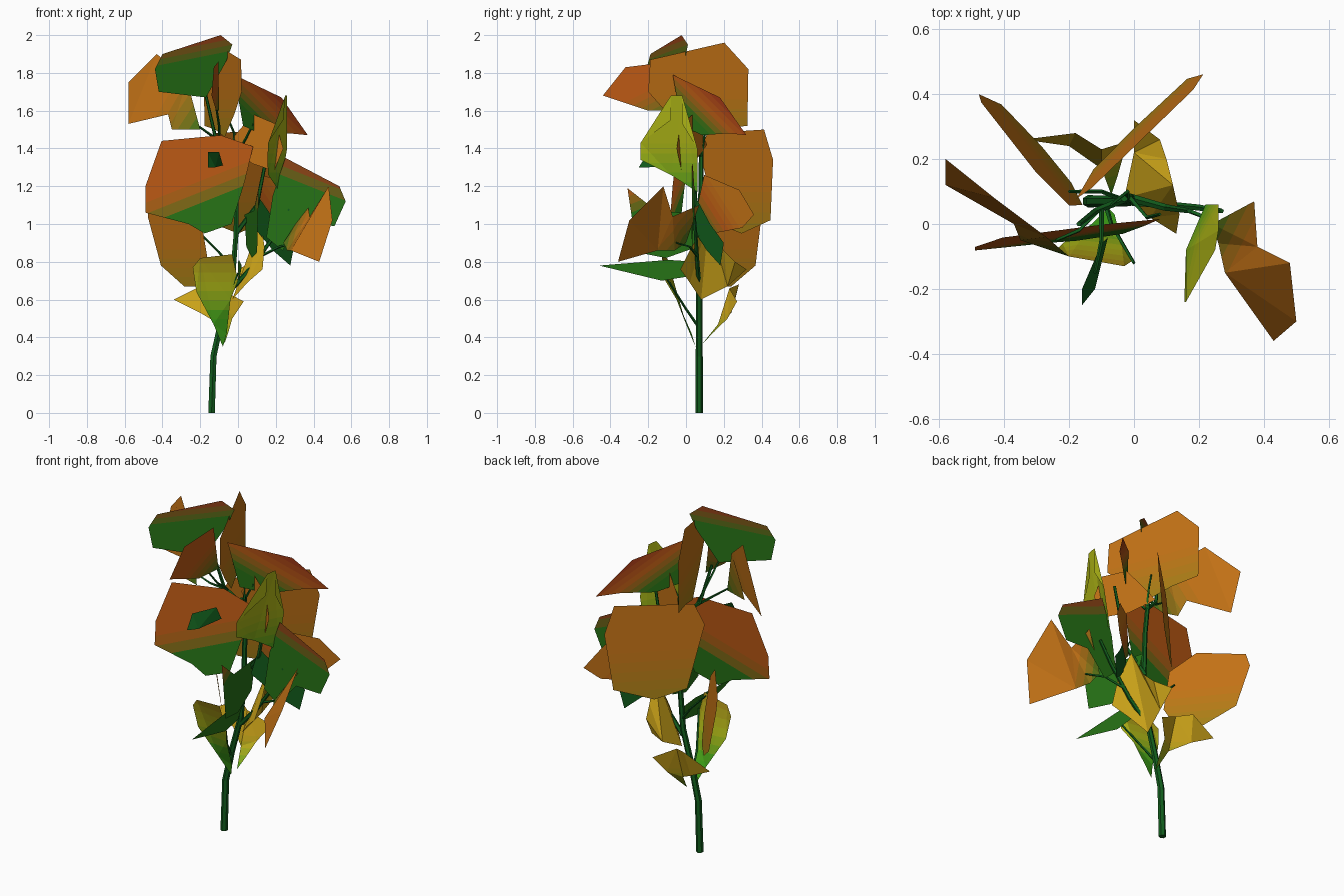
import bpy, bmesh
from mathutils import Vector

if "Cube" in bpy.data.objects:
    bpy.data.objects.remove(bpy.data.objects["Cube"])

COLORS = {
    "stem": (0.006, 0.11, 0.012), "green": (0.02, 0.17, 0.008), "bright": (0.05, 0.38, 0.01),
    "lime": (0.42, 0.46, 0.008), "olive": (0.36, 0.22, 0.008), "yellow": (0.62, 0.38, 0.01),
    "orange": (0.55, 0.17, 0.008), "rust": (0.50, 0.10, 0.007), "red": (0.32, 0.03, 0.008),
}
MATS = {}


def material(a, b, t):
    """Shared material mixed between two named colours."""
    key = a if a == b else f"{a}_{b}_{t:.2f}"
    if key not in MATS:
        MATS[key] = bpy.data.materials.new(key)
        MATS[key].diffuse_color = (*Vector(COLORS[a]).lerp(Vector(COLORS[b]), t), 1)
    return MATS[key]


def leaf(name, pts, ramp, axis=(0, 0, 1)):
    """Thin leaf from an outline, coloured in steps along axis through the ramp."""
    axis = Vector(axis)
    bm = bmesh.new()
    bm.faces.new([bm.verts.new(p) for p in pts])
    bmesh.ops.triangulate(bm, faces=bm.faces[:])
    d = [axis.dot(p) for p in map(Vector, pts)]
    lo, hi = min(d), max(d)
    n = 1 if len(set(ramp)) == 1 else 10
    for i in range(1, n):
        bmesh.ops.bisect_plane(bm, geom=bm.verts[:] + bm.edges[:] + bm.faces[:],
                               plane_co=axis * ((lo + (hi - lo) * i / n) / axis.length_squared),
                               plane_no=axis)
    for f in bm.faces:
        f.material_index = min(n - 1, int((axis.dot(f.calc_center_median()) - lo) / (hi - lo) * n))
    me = bpy.data.meshes.new(name)
    bm.to_mesh(me)
    bm.free()
    for i in range(n):
        s = (i + .5) / n * (len(ramp) - 1)
        k = min(int(s), max(len(ramp) - 2, 0))
        me.materials.append(material(ramp[k], ramp[min(k + 1, len(ramp) - 1)], s - k))
    bpy.context.collection.objects.link(bpy.data.objects.new(name, me))


def upright(name, a, b, outline, ramp, axis=(0, 0, 1), lean=(0, 0)):
    """Near-upright leaf over ground line a-b; outline = (fraction, height); top shifts by lean."""
    lo, hi = min(z for _, z in outline), max(z for _, z in outline)
    pts = []
    for t, z in outline:
        k = (z - lo) / (hi - lo)
        pts.append((a[0] + (b[0] - a[0]) * t + lean[0] * k, a[1] + (b[1] - a[1]) * t + lean[1] * k, z))
    leaf(name, pts, ramp, axis)


def stalk(name, pts, r0, r1, sides=5):
    """Tapered low-poly tube through points."""
    bm = bmesh.new()
    rings = []
    P = [Vector(p) for p in pts]
    for i, p in enumerate(P):
        d = (P[min(i + 1, len(P) - 1)] - P[max(i - 1, 0)]).normalized()
        if p.z == 0:
            d = Vector((0, 0, 1))
        m = Vector((0, 0, 1)).rotation_difference(d).to_matrix()
        ring = bmesh.ops.create_circle(bm, segments=sides, radius=r0 + (r1 - r0) * i / (len(P) - 1))["verts"]
        for v in ring:
            v.co = m @ v.co + p
        rings.append(ring)
    for u, v in zip(rings, rings[1:]):
        for j in range(sides):
            k = (j + 1) % sides
            bm.faces.new((u[j], u[k], v[k], v[j]))
    for ring in (rings[0], rings[-1]):
        bm.faces.new(ring)
    bmesh.ops.recalc_face_normals(bm, faces=bm.faces[:])
    me = bpy.data.meshes.new(name)
    bm.to_mesh(me)
    bm.free()
    me.materials.append(material("stem", "stem", 0))
    bpy.context.collection.objects.link(bpy.data.objects.new(name, me))


# Main stem, side branches and leaf stalks
stalk("main_stem", [(-.14, .07, 0), (-.13, .07, .3), (-.09, .07, .48), (-.03, .07, .7),
                    (-.01, .07, .95), (-.01, .08, 1.2), (-.03, .08, 1.4)], .02, .012, 6)
stalk("right_branch", [(-.03, .07, .66), (.08, .06, .78), (.2, .05, .95), (.27, .04, 1.08)], .014, .008)
stalk("upper_left_branch", [(-.02, .08, 1.36), (-.12, .04, 1.46), (-.17, 0, 1.68)], .012, .008)
stalk("upper_right_branch", [(-.01, .08, .95), (.1, .05, 1.1), (.17, .04, 1.45)], .014, .008)
TWIGS = [
    [(-.09, .07, .45), (-.07, .0, .55), (0, -.12, .74)],
    [(-.02, .07, .75), (-.1, .1, .85), (-.2, .1, .95)],
    [(.12, .06, .83), (.22, .02, .88), (.3, -.05, .9)],
    [(-.02, .08, 1.36), (-.02, .1, 1.48), (-.07, .06, 1.6)],
    [(-.1, .05, 1.44), (-.17, -.02, 1.49), (-.24, -.05, 1.54)],
    [(-.01, .08, 1.36), (.04, .02, 1.45), (.08, .03, 1.53)],
    [(-.1, .05, 1.44), (-.1, -.05, 1.52), (-.12, -.15, 1.65)],
]
for i, t in enumerate(TWIGS):
    stalk(f"leaf_stalk_{i + 1}", t, .008, .005, 4)

# Crown leaves
upright("crown_leaf", (-.44, -.21), (-.03, .01),
        [(0, 1.82), (.1, 1.9), (.85, 2.0), (1, 1.95), (.92, 1.86), (.66, 1.67), (.05, 1.70)],
        ["green", "green", "green", "red"], (-.2, 0, 1))
upright("crown_back_leaf", (-.18, .33), (.02, -.2),
        [(.01, 1.52), (0, 1.82), (.24, 1.96), (.98, 1.87), (1, 1.7), (.8, 1.58), (.55, 1.46), (.3, 1.5)],
        ["olive", "orange", "orange"])
upright("crown_front_leaf", (-.14, -.44), (-.1, -.04),
        [(0, 1.68), (.3, 1.83), (.9, 1.86), (1, 1.6), (.6, 1.6)], ["green", "rust", "rust"], (0, -.5, 1))
leaf("crown_left_leaf", [(-.58, .12, 1.53), (-.58, .2, 1.75), (-.43, .08, 1.9), (-.27, -.04, 1.76),
                         (-.2, -.1, 1.5), (-.35, -.05, 1.5), (-.37, 0, 1.58)],
     ["green", "orange", "orange"], (-1, .5, .7))
upright("crown_right_leaf", (-.02, -.07), (.37, .32),
        [(0, 1.79), (.64, 1.67), (1, 1.47), (.75, 1.48), (.4, 1.47), (.12, 1.52)],
        ["green", "green", "rust", "red"], (.5, .5, 1))

# Middle leaves
upright("mid_right_inner_leaf", (-.09, .13), (.24, -.05),
        [(.1, 1.42), (.3, 1.5), (.52, 1.58), (.88, 1.53), (1, 1.4), (.85, 1.28), (.5, 1.32)],
        ["orange"])
upright("big_back_leaf", (-.2, .1), (.2, .49),
        [(.18, 1.0), (0, 1.36), (.1, 1.48), (.88, 1.5), (.98, 1.34), (.9, 1.02), (.5, .95)],
        ["olive", "orange", "orange"], lean=(.03, -.03))
upright("big_front_leaf", (-.49, -.09), (.08, -.02),
        [(0, 1.06), (0, 1.2), (.15, 1.44), (.7, 1.47), (1, 1.41), (.92, 1.22), (.8, 1.0), (.55, .95), (.4, 1.0)],
        ["green", "green", "rust", "rust", "rust"], (-.4, 0, 1), lean=(0, .04))
upright("big_left_leaf", (-.13, .05), (-.44, .43),
        [(.05, .8), (.1, 1.05), (.4, 1.16), (.95, 1.12), (1, 1.04), (.86, .78), (.5, .67), (.2, .67)],
        ["olive", "orange", "orange"], lean=(-.05, -.04))
upright("right_leaf", (.15, .03), (.57, .045),
        [(.0, .93), (.08, 1.15), (.24, 1.35), (.92, 1.2), (1, 1.12), (.86, .99), (.35, 1.0), (.2, .86)],
        ["green", "green", "green", "green", "red"], (.4, 0, 1))
upright("right_back_leaf", (.08, .05), (.42, .36),
        [(0, 1.05), (.15, 1.26), (.75, 1.18), (1, 1.05), (.8, .98), (.3, .95)],
        ["green", "rust", "orange", "orange"], (.6, .6, .8))
upright("right_small_leaf", (.07, .02), (.3, .2),
        [(0, 1.0), (.15, 1.15), (.6, 1.0), (1, .9), (.9, .78), (.5, .86)], ["stem"])
leaf("right_front_leaf", [(.43, -.36, .8), (.5, -.3, 1.02), (.48, -.12, 1.2), (.38, -.07, 1.04),
                          (.37, .07, 1.1), (.24, 0, .9), (.26, -.06, .86), (.28, -.15, .86)],
     ["green", "orange", "orange", "orange"], (1, -.5, 0))
leaf("yellow_side_leaf", [(.22, .06, 1.17), (.16, -.08, 1.26), (.155, -.24, 1.34), (.16, -.24, 1.43),
                          (.24, -.08, 1.55), (.25, -.08, 1.68), (.26, -.02, 1.68), (.26, -.02, 1.53),
                          (.26, .06, 1.4)], ["bright", "lime", "lime"])
upright("front_green_leaf", (.11, -.31), (.05, .03),
        [(0, 1.19), (.45, 1.07), (1.25, 1.05), (1.1, .88), (.6, .82), (.15, .85)],
        ["green", "green", "green", "rust"], (0, -.4, 1))
leaf("left_small_leaf", [(-.16, -.25, 1.3), (-.16, -.2, 1.38), (-.1, -.06, 1.38), (-.08, -.04, 1.31),
                         (-.12, -.2, 1.3)], ["stem"])

# Low leaves near the fork
upright("low_front_leaf", (.02, -.46), (0, .05),
        [(0, .78), (.72, .81), (1, .8), (.9, .72), (.65, .70)], ["green"])
leaf("low_yellow_leaf", [(-.08, .05, .35), (-.13, .0, .47), (-.22, -.06, .64), (-.24, -.08, .77), (-.2, -.1, .82),
                         (-.03, -.13, .84), (0, -.11, .7), (-.04, -.05, .6), (-.06, .03, .42)],
     ["bright", "bright", "lime", "olive"])
leaf("low_back_leaf", [(-.07, .09, .37), (-.1, .17, .47), (-.2, .24, .53), (-.34, .26, .6), (-.18, .28, .68),
                       (-.1, .23, .66), (.03, .27, .59), (-.03, .22, .5), (-.05, .15, .43)],
     ["bright", "yellow", "yellow"])
leaf("low_right_leaf", [(-.03, .08, .6), (.0, .22, .67), (0, .32, .76), (.08, .26, .8), (.1, .2, .86), (.12, .12, 1.02),
                        (.14, .03, .88), (.13, -.03, .76), (.05, .02, .69)], ["yellow"])

for m in bpy.data.materials:
    if m.users and not m.is_grease_pencil:
        m.use_nodes = True
        m.node_tree.nodes["Principled BSDF"].inputs["Base Color"].default_value = m.diffuse_color
